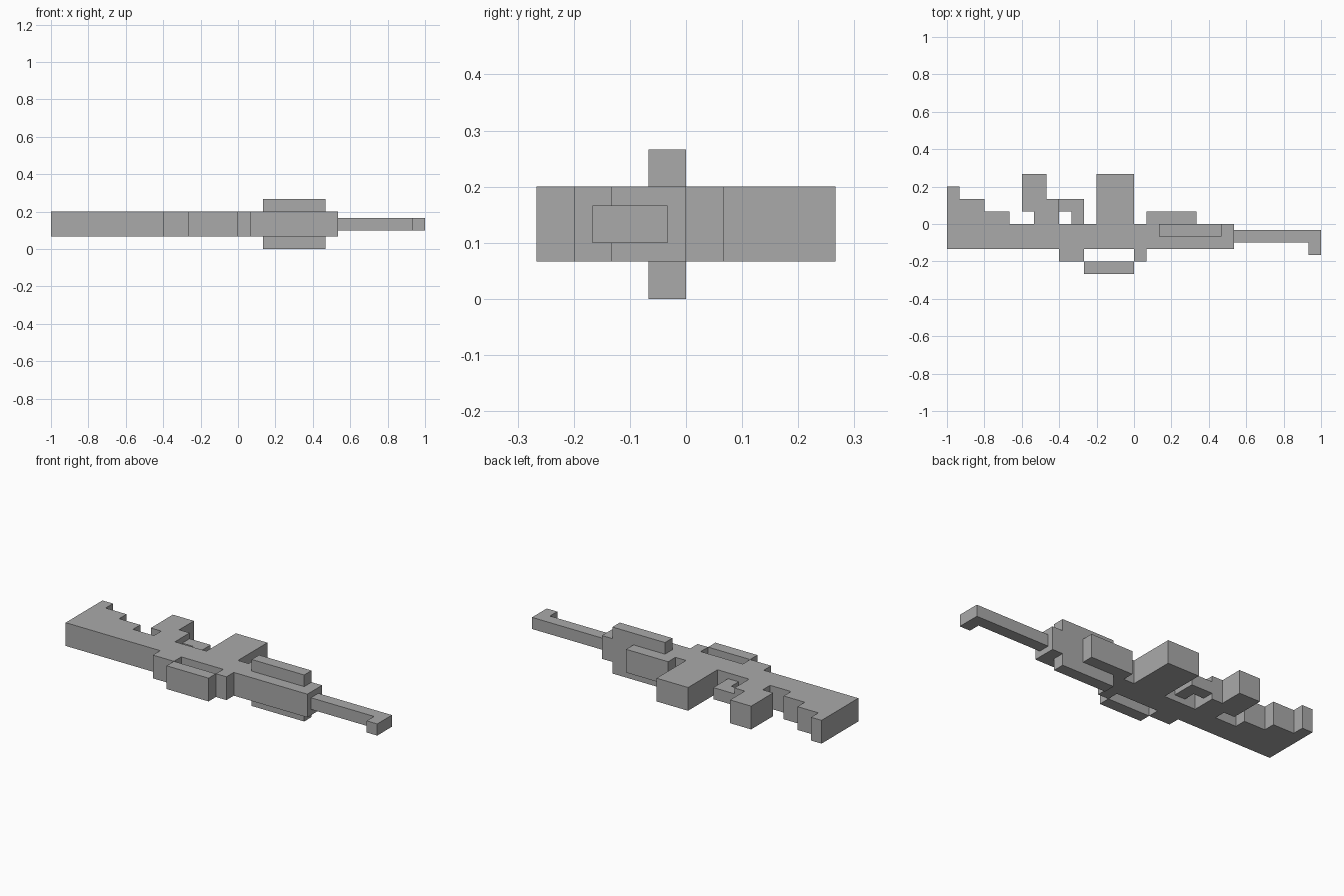
import bpy
import bmesh

default = bpy.data.objects.get("Cube")
if default:
    bpy.data.objects.remove(default, do_unlink=True)

U = 1 / 15           # one block of the model
FULL = (1, 3)        # height range of the thick parts
THIN = (1.5, 2.5)    # height range of the slim parts

grey = bpy.data.materials.new("flat grey")
grey.use_nodes = True
colour = (0.4, 0.4, 0.4, 1)
grey.diffuse_color = colour
grey.node_tree.nodes["Principled BSDF"].inputs["Base Color"].default_value = colour


def prism(name, outline, heights=FULL):
    """Extrude a plan outline, in blocks, between two heights."""
    low, high = heights
    bm = bmesh.new()
    face = bm.faces.new([bm.verts.new((x * U, y * U, low * U)) for x, y in outline])
    top = bmesh.ops.extrude_face_region(bm, geom=[face])["geom"]
    moved = [v for v in top if isinstance(v, bmesh.types.BMVert)]
    bmesh.ops.translate(bm, verts=moved, vec=(0, 0, (high - low) * U))
    bmesh.ops.recalc_face_normals(bm, faces=bm.faces)
    mesh = bpy.data.meshes.new(name)
    bm.to_mesh(mesh)
    bm.free()
    mesh.materials.append(grey)
    obj = bpy.data.objects.new(name, mesh)
    bpy.context.collection.objects.link(obj)
    return obj


def block(name, x0, x1, y0, y1, heights=FULL):
    return prism(name, [(x0, y0), (x1, y0), (x1, y1), (x0, y1)], heights)


# Main body and stepped stock
block("receiver", -10, 8, -2, 0)
prism("stock", [(-15, -2), (-10, -2), (-10, 1), (-12, 1),
                (-12, 2), (-14, 2), (-14, 3), (-15, 3)])

# Grip, slim trigger guard, magazine and hand guard
prism("grip", [(-8, 0), (-6, 0), (-6, 2), (-7, 2), (-7, 4), (-9, 4), (-9, 1), (-8, 1)])
prism("trigger_guard", [(-5, 0), (-4, 0), (-4, 2), (-6, 2), (-6, 1), (-5, 1)], THIN)
block("magazine", -3, 0, 0, 4)
block("hand_guard", 1, 5, 0, 1)

# Sight and its two mounts
block("rear_sight_mount", -6, -4, -3, -2)
block("front_sight_mount", 0, 1, -3, -2)
block("sight", -4, 0, -4, -3)

# Side rails, one on each face of the body
for side, heights in (("lower", (0, 1)), ("upper", (3, 4))):
    block(side + "_side_rail", 2, 7, -1, 0, heights)

# Barrel with the sight post at its tip
prism("barrel", [(8, -1.5), (14, -1.5), (14, -2.5), (15, -2.5), (15, -0.5), (8, -0.5)], THIN)
